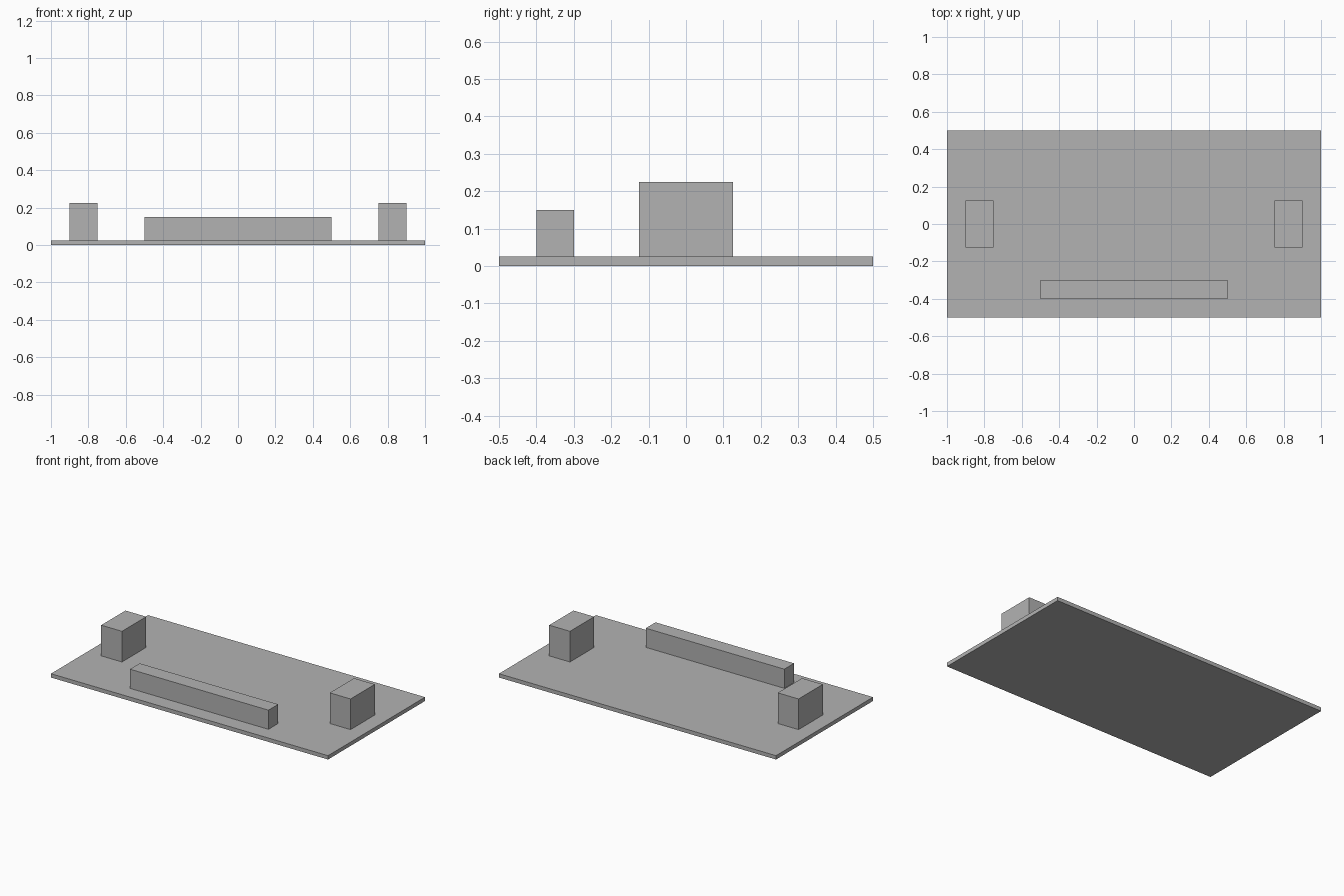
import bpy

if "Cube" in bpy.data.objects:
    bpy.data.objects.remove(bpy.data.objects["Cube"])

# Single plain grey
grey = bpy.data.materials.new("plain_grey")
grey.diffuse_color = (0.448, 0.448, 0.448, 1.0)
grey.use_nodes = True
grey.node_tree.nodes["Principled BSDF"].inputs["Base Color"].default_value = grey.diffuse_color


def box(name, low, high):
    """Box spanning two opposite corners."""
    centre = [(a + b) / 2 for a, b in zip(low, high)]
    bpy.ops.mesh.primitive_cube_add(size=1, location=centre)
    obj = bpy.context.object
    obj.name = name
    obj.scale = [b - a for a, b in zip(low, high)]
    bpy.ops.object.transform_apply(location=False, rotation=False, scale=True)
    obj.data.materials.append(grey)
    return obj


BASE_TOP = 0.025

# Thin floor slab
box("base_plate", (-1, -0.5, 0), (1, 0.5, BASE_TOP))

# Long low bar near the front
box("front_bar", (-0.5, -0.4, BASE_TOP), (0.5, -0.3, 0.15))

# Matching blocks at both ends
for side, x in (("left", -0.825), ("right", 0.825)):
    box(side + "_block", (x - 0.075, -0.125, BASE_TOP), (x + 0.075, 0.125, 0.225))
